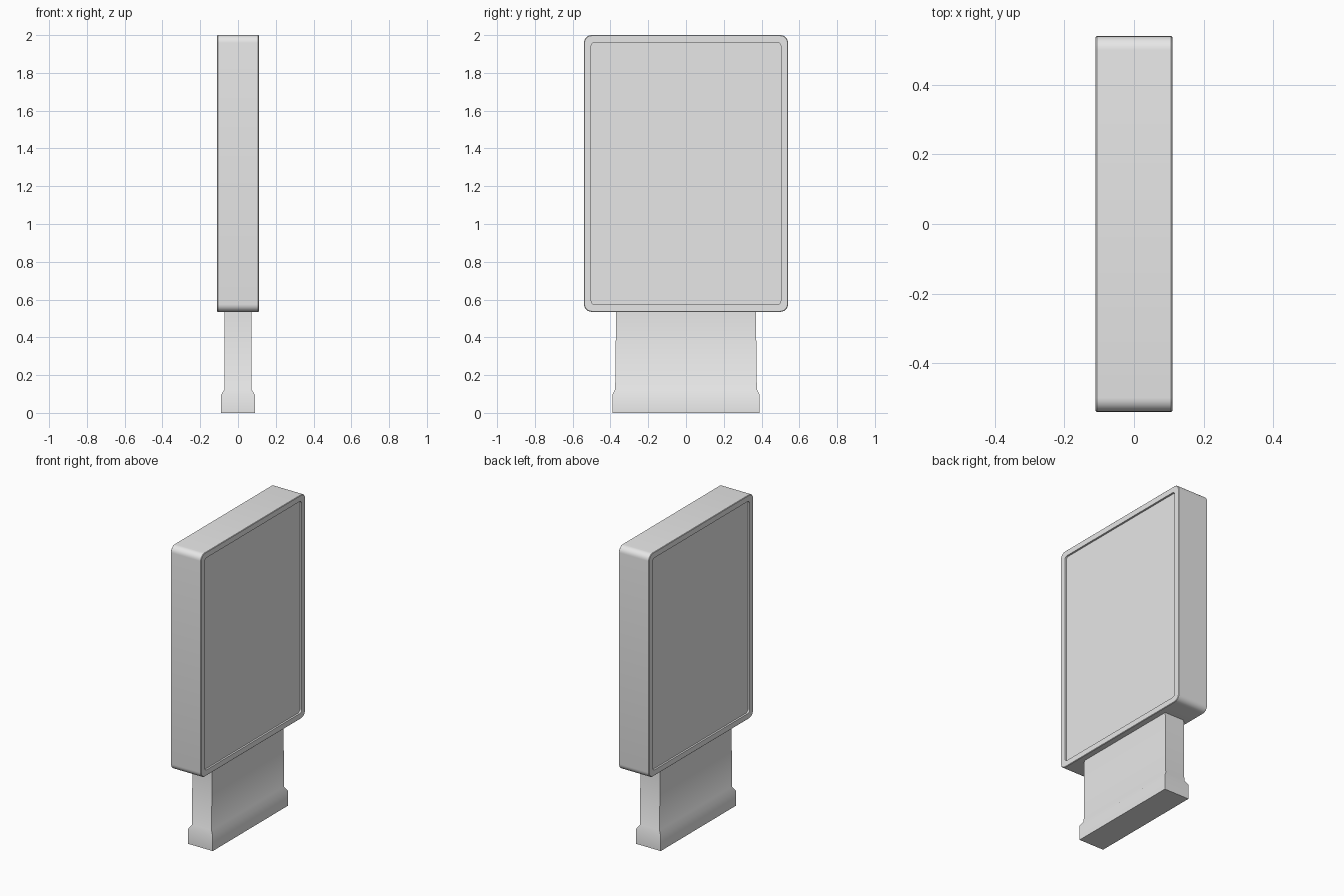
import bpy, bmesh, math

cube = bpy.data.objects.get("Cube")
if cube:
    bpy.data.objects.remove(cube, do_unlink=True)

grey = bpy.data.materials.new("light grey")
grey.use_nodes = True
color = (0.8, 0.8, 0.8, 1)
grey.diffuse_color = color
grey.node_tree.nodes["Principled BSDF"].inputs["Base Color"].default_value = color


def rounded_loop(bm, x, half_y, z0, z1, radius, steps=6):
    """Ring of vertices around a rounded rectangle in the y-z plane."""
    ring = []
    centres = [(1, z1 - radius), (-1, z1 - radius), (-1, z0 + radius), (1, z0 + radius)]
    for quarter, (side, cz) in enumerate(centres):
        for i in range(steps + 1):
            a = (quarter + i / steps) * math.pi / 2
            ring.append(bm.verts.new((x, side * (half_y - radius) + radius * math.cos(a),
                                      cz + radius * math.sin(a))))
    return ring


def box_loop(bm, half_x, half_y, z):
    """Ring of four vertices around a horizontal rectangle."""
    return [bm.verts.new((sx * half_x, sy * half_y, z))
            for sx, sy in ((-1, -1), (1, -1), (1, 1), (-1, 1))]


def loft(name, bm, rings, angle):
    """Skin the rings, cap both ends and shade the result."""
    for a, b in zip(rings, rings[1:]):
        for i in range(len(a)):
            j = (i + 1) % len(a)
            bm.faces.new((a[i], a[j], b[j], b[i]))
    bm.faces.new(rings[0][::-1])
    bm.faces.new(rings[-1])
    bmesh.ops.recalc_face_normals(bm, faces=bm.faces)
    mesh = bpy.data.meshes.new(name)
    bm.to_mesh(mesh)
    bm.free()
    mesh.materials.append(grey)
    obj = bpy.data.objects.new(name, mesh)
    bpy.context.collection.objects.link(obj)
    bpy.ops.object.select_all(action="DESELECT")
    obj.select_set(True)
    bpy.context.view_layer.objects.active = obj
    bpy.ops.object.shade_smooth_by_angle(angle=math.radians(angle))


# Display cabinet: rounded case with a shallow recessed panel on both broad sides
HALF_Y, BOTTOM, TOP, DEPTH = 0.54, 0.535, 2.0, 0.11
RIM, RECESS = 0.038, 0.012
bm = bmesh.new()
profile = [(-DEPTH + RECESS, RIM), (-DEPTH, RIM), (-DEPTH, 0.003), (-DEPTH + 0.003, 0)]
profile += [(-x, inset) for x, inset in reversed(profile)]
rings = [rounded_loop(bm, x, HALF_Y - inset, BOTTOM + inset, TOP - inset,
                      0.04 - inset * 0.5) for x, inset in profile]
loft("display_cabinet", bm, rings, 30)

# Pedestal: wide foot with a chamfered shoulder and a slim column
bm = bmesh.new()
sections = [(0.09, 0.39, 0), (0.09, 0.39, 0.095), (0.071, 0.375, 0.125), (0.071, 0.37, 0.545)]
loft("pedestal", bm, [box_loop(bm, *s) for s in sections], 40)
